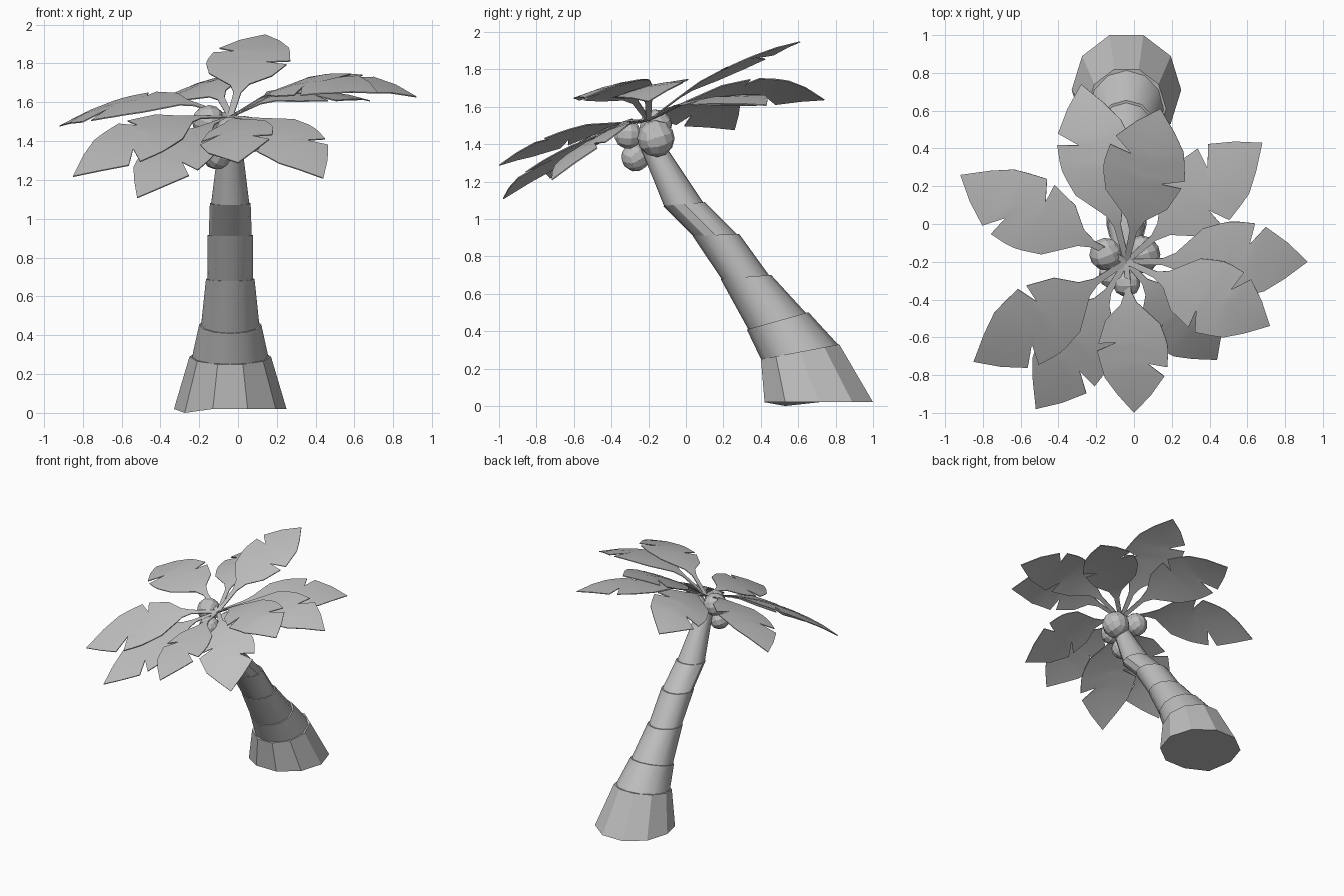
import bpy, bmesh, math
from mathutils import Vector

cube = bpy.data.objects.get("Cube")
if cube:
    bpy.data.objects.remove(cube, do_unlink=True)

grey = bpy.data.materials.new("plain_grey")
grey.use_nodes = True
grey.diffuse_color = (0.52, 0.52, 0.52, 1)
grey.node_tree.nodes["Principled BSDF"].inputs["Base Color"].default_value = grey.diffuse_color


def finish(name, bm):
    """Turn a bmesh into a linked, selected object with the shared material."""
    bmesh.ops.recalc_face_normals(bm, faces=bm.faces[:])
    mesh = bpy.data.meshes.new(name)
    bm.to_mesh(mesh)
    bm.free()
    mesh.materials.append(grey)
    obj = bpy.data.objects.new(name, mesh)
    bpy.context.collection.objects.link(obj)
    bpy.ops.object.select_all(action="DESELECT")
    obj.select_set(True)
    bpy.context.view_layer.objects.active = obj
    return obj


# Trunk: stacked tapered segments, each a little narrower than the lip below
AXIS_X = -0.04


def ring(bm, sides, y, z, radius_x, radius_y, slope):
    """Ring around the trunk axis, tilted by slope along y."""
    verts = []
    for i in range(sides):
        a = math.tau * i / sides
        dy = radius_y * math.sin(a)
        verts.append(bm.verts.new((AXIS_X + radius_x * math.cos(a), y + dy, z + slope * dy)))
    return verts


def trunk_segment(name, low, high, sides):
    bm = bmesh.new()
    a, b = ring(bm, sides, *low), ring(bm, sides, *high)
    for i in range(sides):
        j = (i + 1) % sides
        bm.faces.new((a[i], a[j], b[j], b[i]))
    bm.faces.new(a)
    bm.faces.new(b)
    return finish(name, bm)


JOINTS = [  # y, z, radius x, radius y, slope
    (0.71, 0.02, 0.29, 0.305, 0),
    (0.61, 0.29, 0.21, 0.22, 0.19),
    (0.49, 0.455, 0.16, 0.165, 0.28),
    (0.32, 0.69, 0.125, 0.135, 0.08),
    (0.16, 0.915, 0.118, 0.124, 0.04),
    (-0.01, 1.08, 0.105, 0.112, 0.09),
    (-0.2, 1.43, 0.055, 0.06, 0.1),
]
base = trunk_segment("trunk_base", JOINTS[0], JOINTS[1], 10)
corner = min(base.data.vertices, key=lambda v: v.co.z + v.co.y + v.co.x)
corner.co.z = 0  # one root corner reaches the ground
for i, (low, high) in enumerate(zip(JOINTS[1:], JOINTS[2:])):
    inner = (low[0], low[1] - 0.005, low[2] * 0.94, low[3] * 0.94, low[4])
    trunk_segment(f"trunk_segment_{i + 1}", inner, high, 12)
    bpy.ops.object.shade_smooth_by_angle(angle=math.radians(33))


# Coconuts: rounded cubes under the crown
def coconut(name, centre, radius, turn):
    bm = bmesh.new()
    bmesh.ops.create_cube(bm, size=2)
    bmesh.ops.subdivide_edges(bm, edges=bm.edges[:], cuts=2, use_grid_fill=True)
    for v in bm.verts:  # even angular spacing gives similar facets
        v.co = Vector([math.tan(c * math.pi / 4) for c in v.co]).normalized() * radius
    obj = finish(name, bm)
    obj.location = centre
    obj.rotation_euler = (turn, turn / 2, turn)


coconut("coconut_right", (-0.15, -0.16, 1.5), 0.087, 0.4)
coconut("coconut_left", (0.04, -0.16, 1.43), 0.1, 0.3)
coconut("coconut_front", (-0.04, -0.31, 1.45), 0.077, 0)
coconut("coconut_low", (-0.11, -0.27, 1.33), 0.077, 0.6)

# Leaf outline: midrib position, right edge (along, out), left edge (along, out)
OUTLINE = [
    (0, 0, 0.015, 0, 0.015),
    (0.2, 0.2, 0.02, 0.2, 0.02),
    (0.3, 0.28, 0.05, 0.27, 0.05),
    (0.42, 0.38, 0.15, 0.42, 0.19),
    (0.5, 0.53, 0.2, 0.52, 0.22),
    (0.53, 0.53, 0.09, 0.57, 0.23),
    (0.56, 0.58, 0.21, 0.62, 0.23),
    (0.61, 0.68, 0.19, 0.71, 0.22),
    (0.66, 0.72, 0.18, 0.68, 0.1),
    (0.71, 0.76, 0.17, 0.77, 0.2),
    (0.85, 0.87, 0.1, 0.89, 0.11),
]
CROWN = Vector((AXIS_X, -0.2, 1.53))


def leaf(name, tip, arch, roll, width=0.92):
    """Arched blade from the crown to the tip; roll lifts its left edge."""
    bm = bmesh.new()
    span = Vector(tip) - CROWN
    side = Vector((-span.y, span.x, 0)).normalized()

    def point(t, w):
        lift = 4 * arch * t * (1 - t) + roll * w - 0.4 * w * w
        return bm.verts.new(CROWN + span * t + side * w + Vector((0, 0, lift)))

    rows = [(point(rt, -rw * width), point(m, 0), point(lt, lw * width))
            for m, rt, rw, lt, lw in OUTLINE]
    for a, b in zip(rows, rows[1:]):
        for k in range(2):
            bm.faces.new((a[k], a[k + 1], b[k + 1], b[k]))
    end, last = point(1, 0), rows[-1]
    for k in range(2):
        bm.faces.new((last[k], last[k + 1], end))
    obj = finish(name, bm)
    thick = obj.modifiers.new("thickness", "SOLIDIFY")
    thick.thickness = 0.006
    bpy.ops.object.modifier_apply(modifier=thick.name)
    bpy.ops.object.shade_smooth_by_angle(angle=math.radians(35))


# Crown of leaves
leaf("leaf_front", (0, -1, 1.29), 0.05, 0.25, 0.85)
leaf("leaf_front_right", (-0.52, -0.98, 1.11), 0.07, -0.1)
leaf("leaf_right_front", (-0.85, -0.73, 1.22), 0.09, -0.35)
leaf("leaf_right_back", (-0.92, 0.26, 1.48), 0.11, -0.3)
leaf("leaf_back_right", (-0.28, 0.74, 1.64), 0.11, -0.35)
leaf("leaf_back", (0.14, 0.61, 1.95), 0.06, 0, 1)
leaf("leaf_back_left", (0.68, 0.43, 1.61), 0.08, 0.15)
leaf("leaf_left", (0.92, -0.2, 1.63), 0.13, 0.25)
leaf("leaf_left_front", (0.72, -0.54, 1.65), 0.11, 0.28)
leaf("leaf_front_left", (0.44, -0.72, 1.21), 0.08, 0.3)
